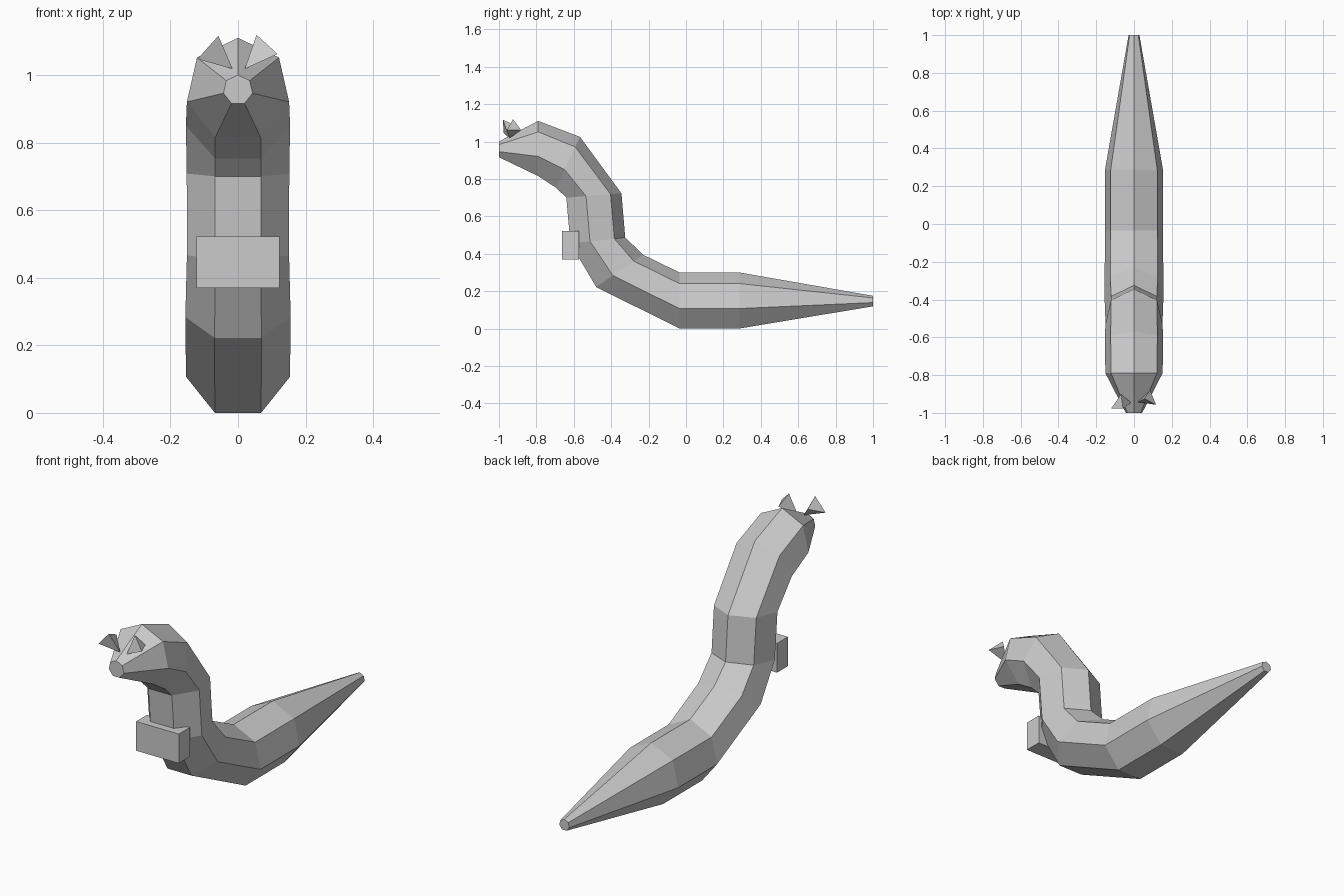
import bpy, bmesh
from math import sin, cos, pi
from mathutils import Vector

if "Cube" in bpy.data.objects:
    bpy.data.objects.remove(bpy.data.objects["Cube"])


def finish(bm, name):
    bmesh.ops.recalc_face_normals(bm, faces=bm.faces[:])
    me = bpy.data.meshes.new(name)
    bm.to_mesh(me)
    bm.free()
    ob = bpy.data.objects.new(name, me)
    bpy.context.collection.objects.link(ob)
    return ob


# Body: seven-sided tube; each ring is given by its top and bottom point (y, z)
SIDES = 7
rings = [
    ((1.0, 0.175), (1.0, 0.119)),
    ((0.285, 0.30), (0.285, 0.0)),
    ((-0.035, 0.30), (-0.035, 0.0)),
    ((-0.23, 0.395), (-0.48, 0.222)),
    ((-0.325, 0.487), (-0.618, 0.455)),
    ((-0.345, 0.723), (-0.64, 0.70)),
    ((-0.567, 1.025), (-0.695, 0.753)),
    ((-0.79, 1.11), (-0.79, 0.815)),
    ((-1.0, 1.0), (-1.0, 0.916)),
]
bm = bmesh.new()
loops = []
for top, bottom in rings:
    top, bottom = Vector((0, *top)), Vector((0, *bottom))
    up = (top - bottom) / (1 + cos(pi / SIDES))
    centre, radius = top - up, up.length
    loops.append([bm.verts.new(centre + up * cos(2 * pi * i / SIDES)
                               + Vector((radius * sin(2 * pi * i / SIDES), 0, 0)))
                  for i in range(SIDES)])
for a, b in zip(loops, loops[1:]):
    for i in range(SIDES):
        j = (i + 1) % SIDES
        bm.faces.new((a[i], a[j], b[j], b[i]))
bm.faces.new(loops[0])
bm.faces.new(loops[-1])
finish(bm, "body")

# Chest block
bm = bmesh.new()
bmesh.ops.create_cube(bm, size=1)
bmesh.ops.scale(bm, vec=(0.246, 0.09, 0.152), verts=bm.verts)
bmesh.ops.translate(bm, vec=(0, -0.617, 0.446), verts=bm.verts)
finish(bm, "chest_block")


# Eyes: three-sided cones with the tip sunk in the head
def eye(name, tip, *base):
    bm = bmesh.new()
    t = bm.verts.new(tip)
    b = [bm.verts.new(p) for p in base]
    bm.faces.new(b)
    for i in range(3):
        bm.faces.new((t, b[i], b[(i + 1) % 3]))
    finish(bm, name)


eye("eye_right", (0.02, -0.943, 1.018),
    (0.055, -0.925, 1.119), (0.117, -0.957, 1.062), (0.085, -0.88, 1.06))
eye("eye_left", (-0.016, -0.945, 1.018),
    (-0.058, -0.978, 1.116), (-0.12, -0.976, 1.047), (-0.069, -0.90, 1.08))
